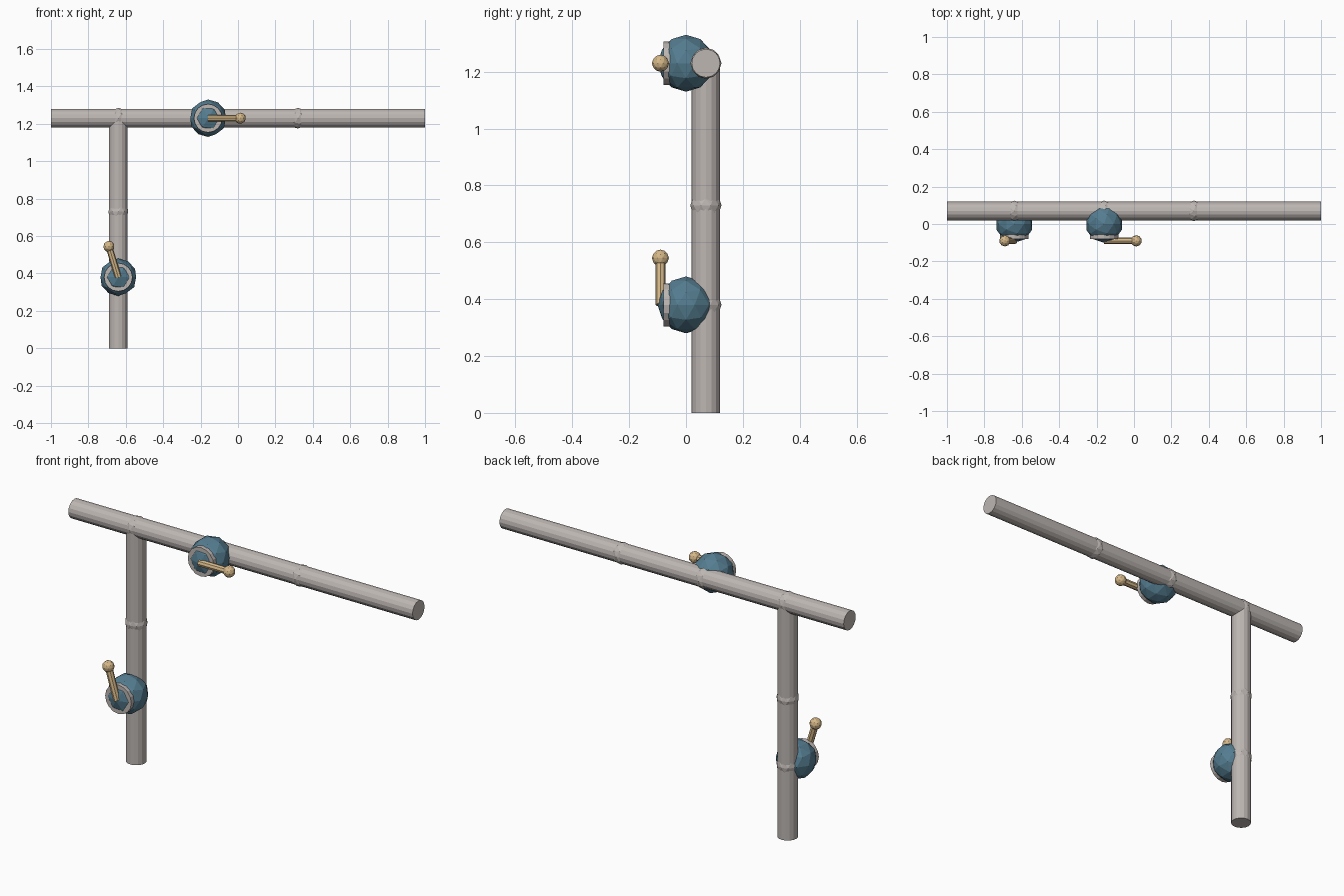
import bpy, math
from mathutils import Vector

if "Cube" in bpy.data.objects:
    bpy.data.objects.remove(bpy.data.objects["Cube"])


def material(name, rgb):
    m = bpy.data.materials.new(name)
    m.diffuse_color = (*rgb, 1)
    m.use_nodes = True
    m.node_tree.nodes["Principled BSDF"].inputs["Base Color"].default_value = m.diffuse_color
    return m


GREY = material("pipe_grey", (0.51, 0.47, 0.45))
BLUE = material("valve_blue", (0.09, 0.205, 0.28))
TAN = material("handle_tan", (0.67, 0.48, 0.25))


def finish(name, mat):
    ob = bpy.context.object
    ob.name = name
    ob.data.materials.append(mat)
    return ob


def rod(name, a, b, r, sides, mat):
    """Flat-shaded cylinder between two points."""
    a, b = Vector(a), Vector(b)
    d = b - a
    bpy.ops.mesh.primitive_cylinder_add(
        vertices=sides, radius=r, depth=d.length, location=(a + b) / 2,
        rotation=d.to_track_quat('Z', 'Y').to_euler())
    return finish(name, mat)


def ball(name, p, r, mat):
    """Low-poly icosphere."""
    bpy.ops.mesh.primitive_ico_sphere_add(subdivisions=2, radius=r, location=p)
    return finish(name, mat)


PY, TOP, POST = 0.07, 1.23, -0.64   # pipe depth, main height, branch position

# pipes
rod("main_pipe", (-1, PY, TOP), (1, PY, TOP), 0.05, 16, GREY)
rod("branch_pipe", (POST, PY, 0), (POST, PY, TOP), 0.05, 16, GREY)

# weld joints that barely swell out of the pipes
for i, (x, z) in enumerate([(POST, TOP), (-0.16, TOP), (0.32, TOP),
                            (POST, 0.73), (POST, 0.38)]):
    ball(f"pipe_joint_{i}", (x, PY, z), 0.055, GREY)


def valve(name, x, z, angle):
    """Ball valve with front flange, lever and knob."""
    ball(name + "_body", (x, 0, z), 0.1, BLUE)
    rod(name + "_flange", (x, -0.05, z), (x, -0.08, z), 0.076, 16, GREY)
    a = math.radians(angle)
    tip = (x + 0.172 * math.cos(a), -0.09, z + 0.172 * math.sin(a))
    rod(name + "_lever", (x, -0.09, z), tip, 0.018, 8, TAN)
    ball(name + "_knob", tip, 0.03, TAN)


valve("main_valve", -0.16, TOP, 0)
valve("branch_valve", POST, 0.38, 107)
